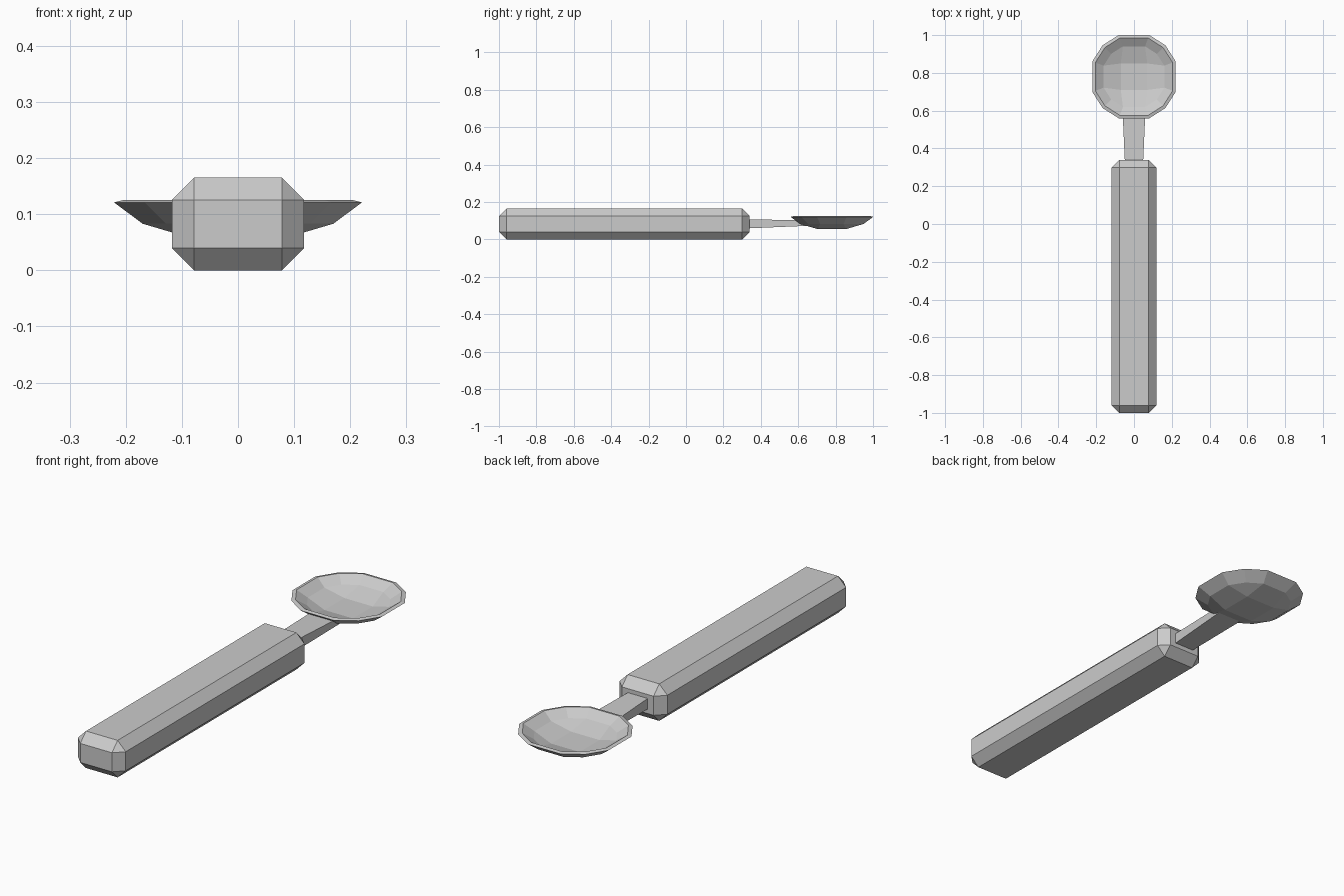
import bpy, bmesh
from math import radians, sin, cos

if "Cube" in bpy.data.objects:
    bpy.data.objects.remove(bpy.data.objects["Cube"])


def finish(name, bm):
    bmesh.ops.recalc_face_normals(bm, faces=bm.faces)
    mesh = bpy.data.meshes.new(name)
    bm.to_mesh(mesh)
    bm.free()
    obj = bpy.data.objects.new(name, mesh)
    bpy.context.collection.objects.link(obj)
    return obj


# Handle: long box with single chamfers
bm = bmesh.new()
bmesh.ops.create_cube(bm, size=1)
for v in bm.verts:
    v.co.x *= 0.236
    v.co.y = v.co.y * 1.34 - 0.33
    v.co.z = (v.co.z + 0.5) * 0.165
bmesh.ops.bevel(bm, geom=bm.edges[:], offset=0.04, segments=1,
                profile=0.5, affect='EDGES')
finish("handle", bm)

# Neck: tapered bar from inside the handle to the underside of the bowl
bm = bmesh.new()
loops = []
for hw, (yb, zb), (yt, zt) in [(0.047, (0.30, 0.058), (0.30, 0.108)),
                               (0.060, (0.655, 0.073), (0.588, 0.103))]:
    loops.append([bm.verts.new(p) for p in
                  [(-hw, yb, zb), (hw, yb, zb), (hw, yt, zt), (-hw, yt, zt)]])
a, b = loops
bm.faces.new(a)
bm.faces.new(b)
for i in range(4):
    j = (i + 1) % 4
    bm.faces.new([a[i], a[j], b[j], b[i]])
finish("neck", bm)

# Bowl: 12-sided dish with a 3x3 quad floor, outer and inner shells
CY = 0.78
ANGLES = [90 * q + d for q in range(4) for d in (20, 45, 70)]


def bridge(bm, r, s):
    for i in range(len(r)):
        j = (i + 1) % len(r)
        bm.faces.new([r[i], r[j], s[j], s[i]])


def shell(bm, floor_half, floor_z, rings):
    core = [bm.verts.new((sx * floor_half, CY + sy * floor_half, floor_z))
            for sx, sy in [(1, 1), (-1, 1), (-1, -1), (1, -1)]]
    made = [[bm.verts.new((r * cos(radians(t)), CY + r * sin(radians(t)), z))
             for t in ANGLES] for r, z in rings]
    ring = made[0]
    bm.faces.new(core)
    for q in range(4):
        k = 3 * q
        bm.faces.new([core[q], ring[k], ring[k + 1], ring[k + 2]])
        bm.faces.new([core[q], ring[k + 2], ring[(k + 3) % 12], core[(q + 1) % 4]])
    bridge(bm, made[0], made[1])
    return made[1]


bm = bmesh.new()
outer = shell(bm, 0.075, 0.055, [(0.181, 0.083), (0.235, 0.121)])
inner = shell(bm, 0.070, 0.069, [(0.171, 0.096), (0.218, 0.125)])
bridge(bm, outer, inner)
finish("bowl", bm)
